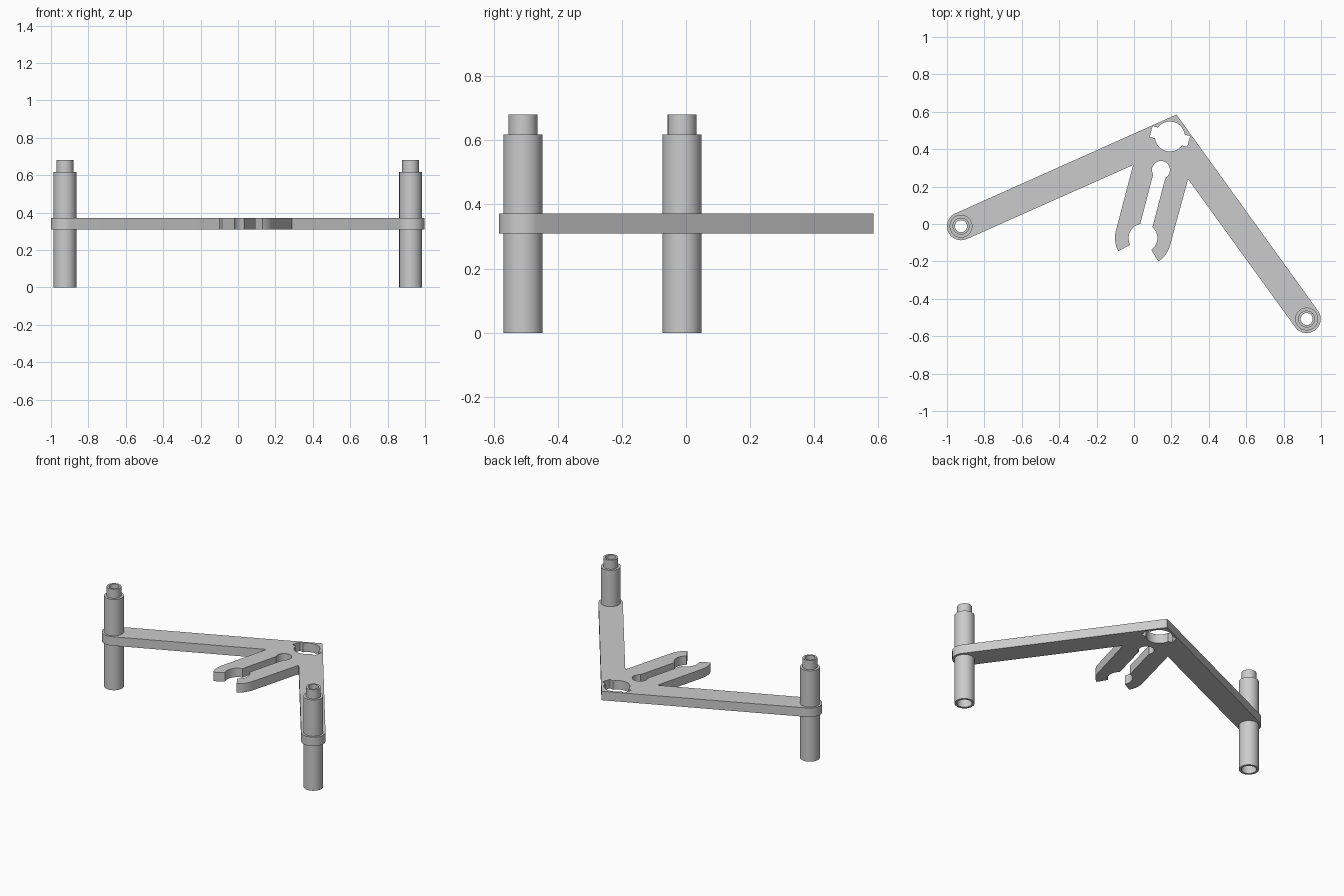
import bpy, bmesh
from math import radians, sin, cos, tau

cube = bpy.data.objects.get("Cube")
if cube:
    bpy.data.objects.remove(cube, do_unlink=True)

grey = bpy.data.materials.new("plain_grey")
grey.use_nodes = True
COLOUR = (0.6, 0.6, 0.6, 1)
grey.diffuse_color = COLOUR
grey.node_tree.nodes["Principled BSDF"].inputs["Base Color"].default_value = COLOUR

LEFT_POST, RIGHT_POST = (0.923, -0.508), (-0.925, -0.012)
CLIP, SLOT_END, KEYHOLE = (0.048, -0.075), (0.144, 0.289), (0.192, 0.468)
PLATE_LOW, PLATE_HIGH = 0.31, 0.371


def arc(centre, r, start, end, step=6):
    """Points along an arc, angles in degrees."""
    n = max(1, round(abs(end - start) / step))
    angles = [radians(start + (end - start) * i / n) for i in range(n + 1)]
    return [(centre[0] + r * cos(a), centre[1] + r * sin(a)) for a in angles]


def finish(obj):
    bpy.ops.object.select_all(action='DESELECT')
    obj.select_set(True)
    bpy.context.view_layer.objects.active = obj
    if obj.type == 'CURVE':
        bpy.ops.object.convert(target='MESH')
        obj = bpy.context.object
    bm = bmesh.new()
    bm.from_mesh(obj.data)
    bmesh.ops.remove_doubles(bm, verts=bm.verts, dist=0.0001)
    bmesh.ops.recalc_face_normals(bm, faces=bm.faces)
    bm.to_mesh(obj.data)
    bm.free()
    obj.data.materials.clear()
    obj.data.materials.append(grey)
    bpy.ops.object.shade_smooth_by_angle(angle=radians(30))


def plate(name, loops, low, high):
    """Flat plate from an outline followed by its holes."""
    curve = bpy.data.curves.new(name, 'CURVE')
    curve.dimensions = '2D'
    curve.fill_mode = 'BOTH'
    curve.extrude = (high - low) / 2
    for loop in loops:
        spline = curve.splines.new('POLY')
        spline.points.add(len(loop) - 1)
        for point, (x, y) in zip(spline.points, loop):
            point.co = (x, y, 0, 1)
        spline.use_cyclic_u = True
    obj = bpy.data.objects.new(name, curve)
    obj.location.z = (low + high) / 2
    bpy.context.collection.objects.link(obj)
    finish(obj)


def post(name, centre):
    """Hollow stacking post: socket below, narrower spigot on top."""
    profile = [(0.046, 0), (0.061, 0), (0.061, 0.618), (0.045, 0.618),
               (0.045, 0.68), (0.032, 0.68), (0.032, 0.07), (0.046, 0.07)]
    bm = bmesh.new()
    verts = [bm.verts.new((r, 0, z)) for r, z in profile]
    edges = [bm.edges.new((v, verts[i - 1])) for i, v in enumerate(verts)]
    bmesh.ops.spin(bm, geom=verts + edges, cent=(0, 0, 0), axis=(0, 0, 1),
                   angle=tau, steps=48, use_merge=True)
    mesh = bpy.data.meshes.new(name)
    bm.to_mesh(mesh)
    bm.free()
    obj = bpy.data.objects.new(name, mesh)
    obj.location = (*centre, 0)
    bpy.context.collection.objects.link(obj)
    finish(obj)


# Bracket outline: apex, right arm, forked clip, left arm
outline = [(0.227, 0.585)]
outline += arc(RIGHT_POST, 0.075, 114, 294)
outline += [(-0.005, 0.315)]
outline += arc(CLIP, 0.15, 165, 208)
outline += arc(CLIP, 0.077, 208, 101)
outline += arc(SLOT_END, 0.048, 210, -60)
outline += arc(CLIP, 0.077, 49, -55)
outline += arc(CLIP, 0.15, -57, -15)
outline += [(0.289, 0.24)]
outline += arc(LEFT_POST, 0.075, 216, 396)

# Round keyhole with a square notch on either side, tilted with the fork
keyhole = []
for turn in (-15, 165):
    keyhole += arc(KEYHOLE, 0.08, 22 + turn, 158 + turn)
    keyhole += [arc(KEYHOLE, 0.108, a + turn, a + turn)[0] for a in (164, 196)]

# Bores sit inside the post walls
bores = [arc(c, 0.053, 0, 352.5, 7.5) for c in (LEFT_POST, RIGHT_POST)]

plate("forked_bracket", [outline, keyhole] + bores, PLATE_LOW, PLATE_HIGH)
post("left_post", LEFT_POST)
post("right_post", RIGHT_POST)
